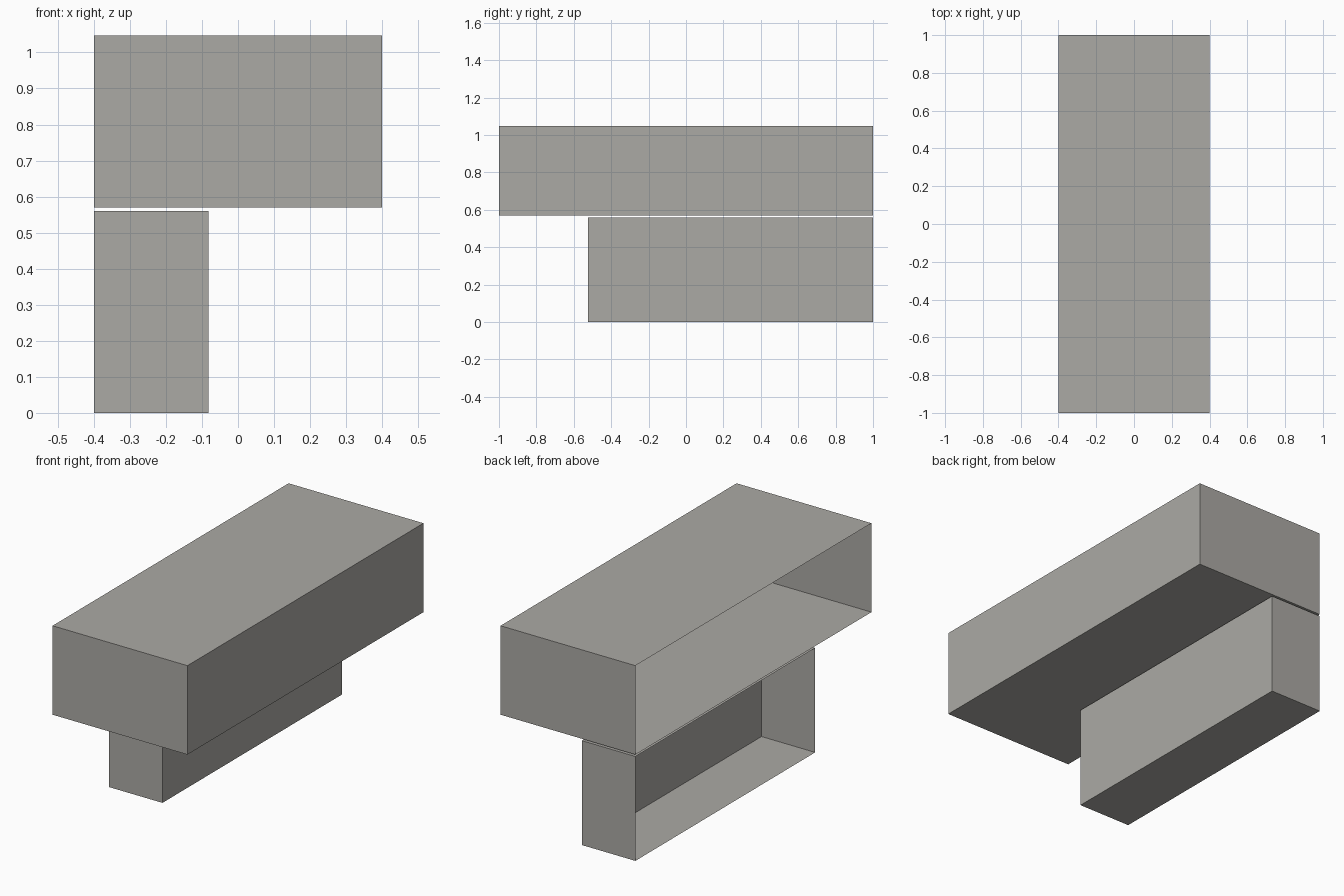
import bpy
import bmesh
from mathutils import Vector

cube = bpy.data.objects.get("Cube")
if cube:
    bpy.data.objects.remove(cube, do_unlink=True)

# Warm grey shared by both shells
GREY = (0.41, 0.40, 0.375, 1.0)
grey = bpy.data.materials.new("warm_grey")
grey.use_nodes = True
grey.diffuse_color = GREY
grey.node_tree.nodes["Principled BSDF"].inputs["Base Color"].default_value = GREY


def open_box(name, low, high):
    """Thin box shell between two corners, open on its -x side."""
    low, high = Vector(low), Vector(high)
    size, centre = high - low, (low + high) / 2
    bm = bmesh.new()
    bmesh.ops.create_cube(bm, size=1)
    bmesh.ops.scale(bm, vec=size, verts=bm.verts)
    bmesh.ops.translate(bm, vec=centre, verts=bm.verts)
    bm.normal_update()
    side = [f for f in bm.faces if f.normal.x < -0.9]
    bmesh.ops.delete(bm, geom=side, context='FACES_ONLY')
    mesh = bpy.data.meshes.new(name)
    bm.to_mesh(mesh)
    bm.free()
    mesh.materials.append(grey)
    obj = bpy.data.objects.new(name, mesh)
    bpy.context.collection.objects.link(obj)
    return obj


# Wide upper cabinet over a narrow, set-back lower cabinet
open_box("upper_cabinet", (-0.4, -1, 0.57), (0.4, 1, 1.047))
open_box("lower_cabinet", (-0.4, -0.523, 0), (-0.082, 1, 0.56))
